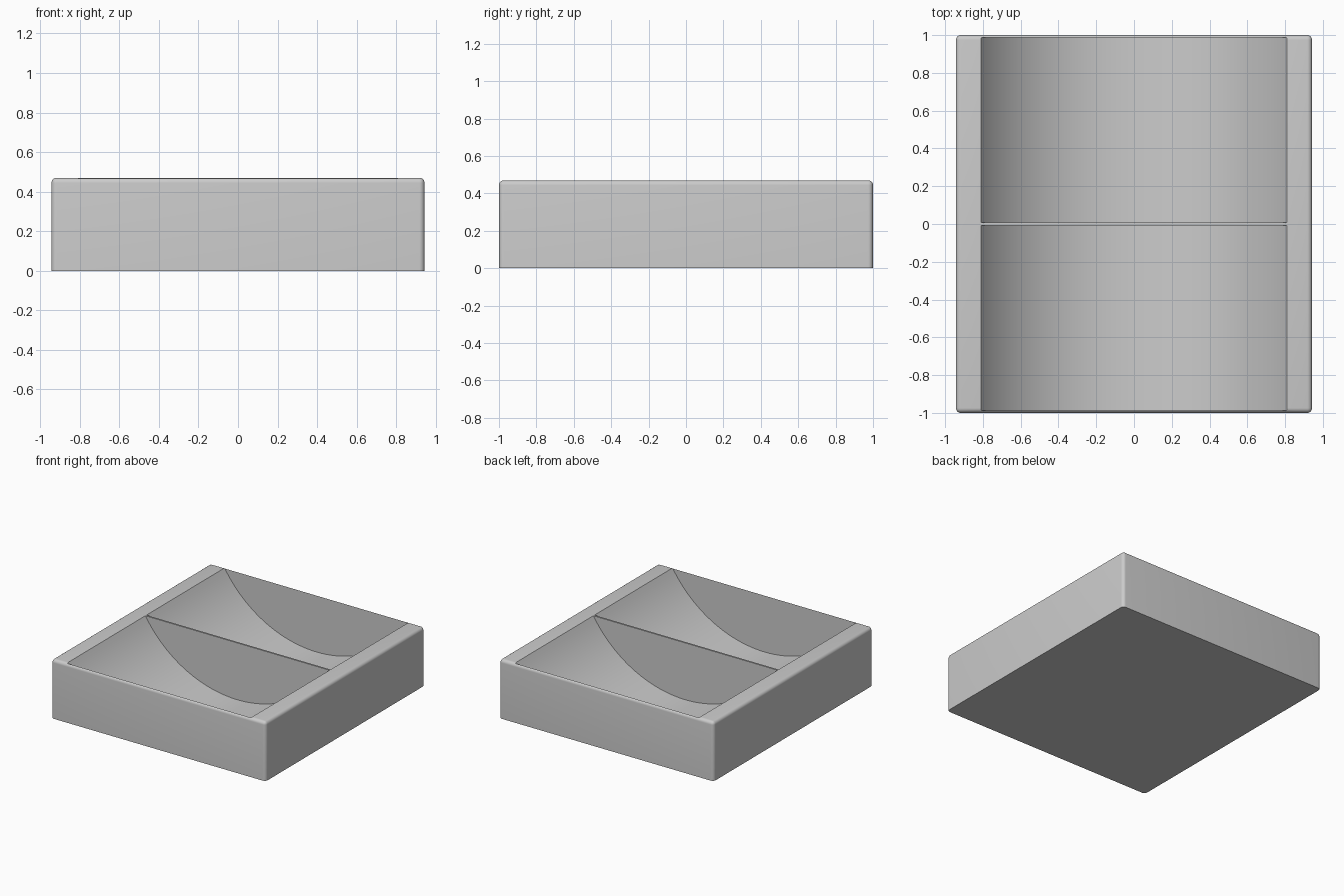
import bpy, bmesh, math

old = bpy.data.objects.get("Cube")
if old:
    bpy.data.objects.remove(old, do_unlink=True)

WIDTH, LENGTH, HEIGHT = 1.886, 2.0, 0.47
EDGE = 0.026                      # rounding of the outer edges
HALF, DEPTH = 0.81, 0.452         # trough half width and depth
RIB, WALL = 0.007, 0.012          # half centre rib, end wall thickness
RADIUS = (HALF ** 2 + DEPTH ** 2) / (2 * DEPTH)
STEPS = 48

grey = bpy.data.materials.new("light grey")
grey.use_nodes = True
colour = (0.6, 0.6, 0.6, 1)
grey.diffuse_color = colour
grey.node_tree.nodes["Principled BSDF"].inputs["Base Color"].default_value = colour


def add_object(name, bm):
    bmesh.ops.recalc_face_normals(bm, faces=bm.faces[:])
    mesh = bpy.data.meshes.new(name)
    bm.to_mesh(mesh)
    bm.free()
    mesh.materials.append(grey)
    obj = bpy.data.objects.new(name, mesh)
    bpy.context.collection.objects.link(obj)
    return obj


def tray_block():
    """Block with every edge rounded except those around the base."""
    bm = bmesh.new()
    bmesh.ops.create_cube(bm, size=1)
    for v in bm.verts:
        v.co = (v.co.x * WIDTH, v.co.y * LENGTH, (v.co.z + 0.5) * HEIGHT)
    edges = [e for e in bm.edges if max(v.co.z for v in e.verts) > 0.1]
    bmesh.ops.bevel(bm, geom=edges, offset=EDGE, segments=6, profile=0.5,
                    affect='EDGES', clamp_overlap=True)
    return add_object("tray", bm)


def trough_cutter(side):
    """Circular arc profile, closed above the block and extruded lengthwise."""
    sweep = math.asin(HALF / RADIUS)
    axis_z = HEIGHT - DEPTH + RADIUS
    profile = [(-HALF, HEIGHT + 0.1)]
    for i in range(STEPS + 1):
        a = sweep * (2 * i / STEPS - 1)
        profile.append((RADIUS * math.sin(a), axis_z - RADIUS * math.cos(a)))
    profile.append((HALF, HEIGHT + 0.1))
    length = LENGTH / 2 - WALL - RIB
    bm = bmesh.new()
    face = bm.faces.new([bm.verts.new((x, side * RIB, z)) for x, z in profile])
    out = bmesh.ops.extrude_face_region(bm, geom=[face])
    moved = [g for g in out["geom"] if isinstance(g, bmesh.types.BMVert)]
    bmesh.ops.translate(bm, verts=moved, vec=(0, side * length, 0))
    cutter = add_object("trough_cutter", bm)
    cutter.hide_render = True
    return cutter


# Tray with two troughs either side of the thin centre rib
tray = tray_block()
bpy.context.view_layer.objects.active = tray
for side in (-1, 1):
    cutter = trough_cutter(side)
    cut = tray.modifiers.new("trough", 'BOOLEAN')
    cut.operation = 'DIFFERENCE'
    cut.solver = 'EXACT'
    cut.object = cutter
    bpy.ops.object.modifier_apply(modifier=cut.name)
    bpy.data.objects.remove(cutter, do_unlink=True)

# Smooth curves, crisp rims
bpy.ops.object.select_all(action='DESELECT')
tray.select_set(True)
bpy.ops.object.shade_smooth_by_angle(angle=math.radians(20))
